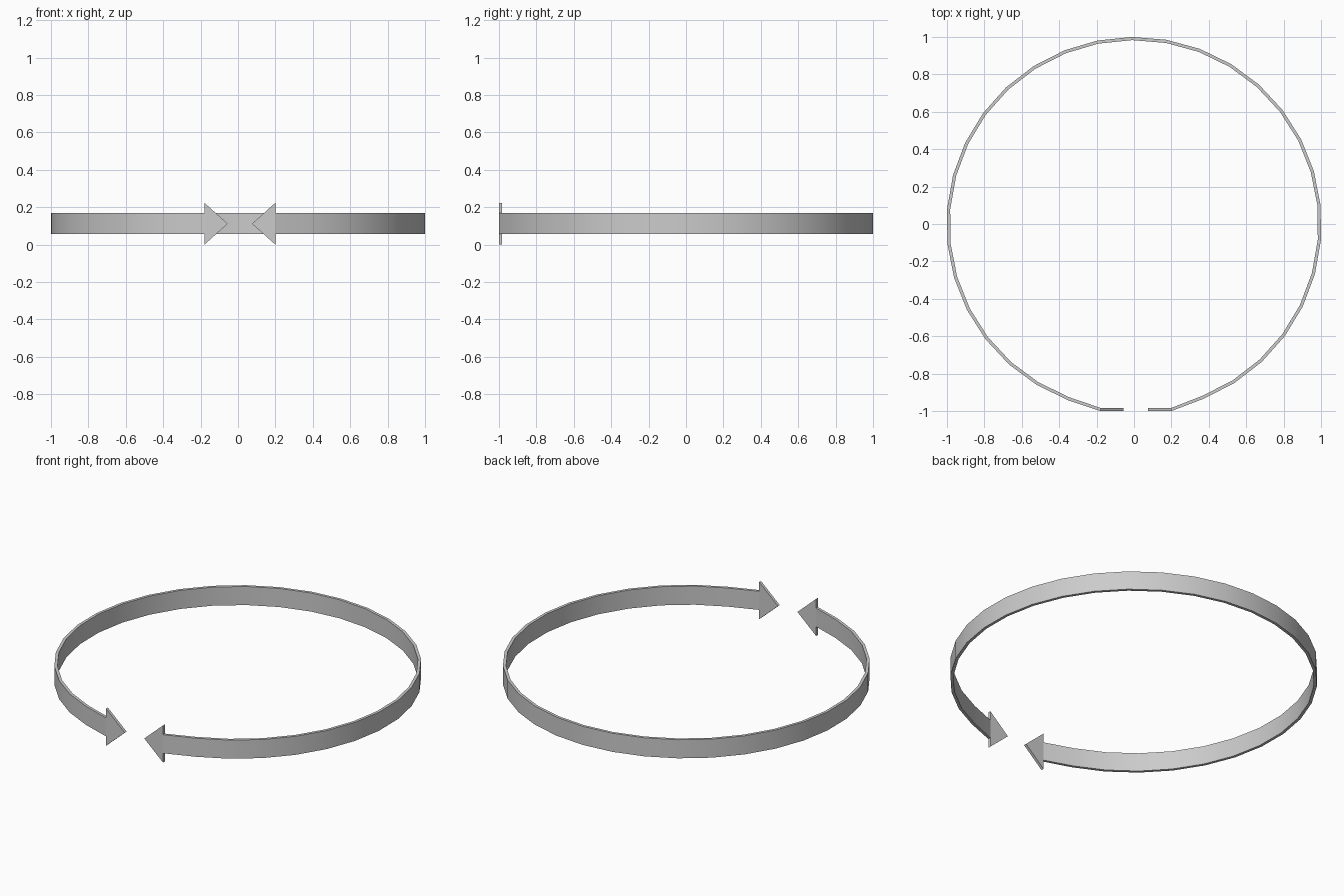
import bpy, bmesh
from math import sin, cos, radians

if "Cube" in bpy.data.objects:
    bpy.data.objects.remove(bpy.data.objects["Cube"])

R, T = 1.003, 0.017          # outer radius, wall thickness
Z0, Z1, ZM = 0.056, 0.168, 0.112
SEG = 34                     # two of the 34 segments are the gap
STEP = 360 / SEG
MID = -89.4                  # direction of the gap
YF = -1.0                    # front plane of the arrowheads


def finish(name, bm, smooth):
    bmesh.ops.recalc_face_normals(bm, faces=bm.faces)
    me = bpy.data.meshes.new(name)
    bm.to_mesh(me)
    bm.free()
    ob = bpy.data.objects.new(name, me)
    bpy.context.collection.objects.link(ob)
    if smooth:
        bpy.ops.object.select_all(action='DESELECT')
        ob.select_set(True)
        bpy.context.view_layer.objects.active = ob
        bpy.ops.object.shade_smooth_by_angle(angle=radians(30))


# open ring band: rectangular section swept round the circle
bm = bmesh.new()
rows = []
for i in range(1, SEG):
    a = radians(MID + i * STEP)
    po = (R * cos(a), R * sin(a) - 0.003)
    pi = ((R - T) * cos(a), (R - T) * sin(a) - 0.003)
    if i in (1, SEG - 1):    # ends meet the flat arrowheads
        x = 0.20 if i == 1 else -0.18
        po, pi = (x, YF), (x, YF + T)
    rows.append([bm.verts.new((*p, z)) for p, z in
                 ((po, Z0), (po, Z1), (pi, Z1), (pi, Z0))])
for a, b in zip(rows, rows[1:]):
    for k in range(4):
        n = (k + 1) % 4
        bm.faces.new((a[k], a[n], b[n], b[k]))
bm.faces.new(rows[0])
bm.faces.new(rows[-1])
finish("ring_band", bm, True)


# flat triangular arrowheads facing each other across the gap
def arrowhead(name, base, tip):
    bm = bmesh.new()
    pts = ((base, 0), (base, 2 * ZM), (tip, ZM))
    f = bm.faces.new([bm.verts.new((x, YF, z)) for x, z in pts])
    ext = bmesh.ops.extrude_face_region(bm, geom=[f], use_keep_orig=True)
    moved = [v for v in ext["geom"] if isinstance(v, bmesh.types.BMVert)]
    bmesh.ops.translate(bm, verts=moved, vec=(0, T, 0))
    finish(name, bm, False)


arrowhead("left_arrowhead", -0.18, -0.055)
arrowhead("right_arrowhead", 0.20, 0.075)
